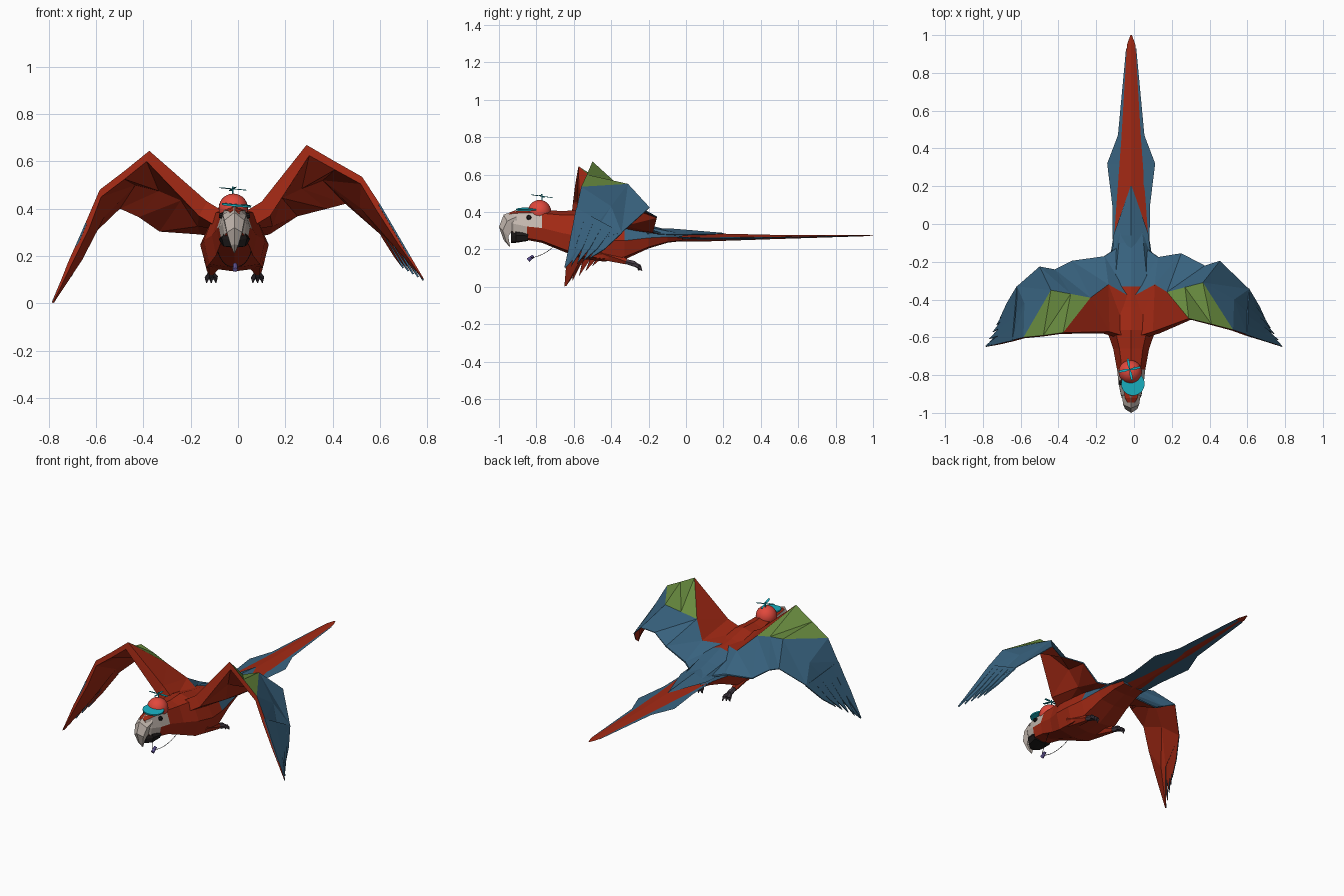
import bpy, bmesh, math
from mathutils import Vector as V

if "Cube" in bpy.data.objects:
    bpy.data.objects.remove(bpy.data.objects["Cube"])

CX = -0.015  # the bird's own centre line


def mat(name, r, g, b):
    m = bpy.data.materials.new(name)
    m.diffuse_color = (r, g, b, 1)
    m.use_nodes = True
    m.node_tree.nodes["Principled BSDF"].inputs["Base Color"].default_value = m.diffuse_color
    return m


RED = mat("red", .36, .022, .007)
BLUE = mat("blue", .04, .125, .215)
GREEN = mat("green", .14, .26, .05)
PALE = mat("pale", .55, .48, .43)
BLACK = mat("black", .012, .01, .01)
CLAW = mat("claw_grey", .06, .045, .06)
TEAL = mat("teal", .01, .45, .55)
CAP = mat("cap_red", .75, .065, .045)
PURPLE = mat("purple", .2, .15, .5)


def loft(name, rings, mats, pick=lambda i, j: 0, split=None):
    """Skin closed rings; pick(i, j) is the facet material, split(j) chooses a fold diagonal."""
    bm = bmesh.new()
    rows = [[bm.verts.new(p) for p in r] for r in rings]
    n = len(rows[0])
    for i in range(len(rows) - 1):
        for j in range(n):
            k = (j + 1) % n
            a, b, c, d = rows[i][j], rows[i][k], rows[i + 1][k], rows[i + 1][j]
            if split is None:
                polys = [(a, b, c, d)]
            else:
                polys = [(a, b, c), (a, c, d)] if split(j) else [(a, b, d), (b, c, d)]
            for p in polys:
                bm.faces.new(p).material_index = pick(i, j)
    bm.faces.new(rows[0])
    bm.faces.new(rows[-1]).material_index = pick(len(rows) - 2, 0)
    bmesh.ops.recalc_face_normals(bm, faces=bm.faces)
    me = bpy.data.meshes.new(name)
    bm.to_mesh(me)
    bm.free()
    for m in mats:
        me.materials.append(m)
    ob = bpy.data.objects.new(name, me)
    bpy.context.collection.objects.link(ob)
    return ob


def tube(name, a, b, r1, r2, m, n=6):
    a, b = V(a), V(b)
    q = (b - a).to_track_quat('Z', 'Y')
    ring = lambda c, r: [c + q @ V((r * math.cos(t), r * math.sin(t), 0))
                         for t in (2 * math.pi * k / n for k in range(n))]
    return loft(name, [ring(a, r1), ring(b, r2)], [m])


# Head and body: (y, half width, bottom, top)
RING = [(0, 1), (.65, .8), (1, -.1), (.82, -.88), (0, -1), (-.82, -.88), (-1, -.1), (-.65, .8)]
SECTIONS = [(-.945, .03, .31, .395), (-.92, .05, .28, .405), (-.85, .066, .25, .41),
            (-.77, .075, .235, .41), (-.66, .095, .19, .405), (-.56, .13, .15, .41),
            (-.44, .145, .135, .385), (-.33, .135, .145, .37), (-.2, .115, .205, .33),
            (-.1, .10, .235, .305), (-.02, .085, .245, .29)]


def body_colour(i, j):
    if i < 2 and j in (1, 2, 5, 6) or i == 2 and j in (1, 6):
        return 1                                   # bare cheeks
    return 2 if i >= 7 and j in (0, 1, 6, 7) else 0  # blue rump


loft("body", [[(CX + u * w, y, (b + t) / 2 + v * (t - b) / 2) for u, v in RING]
              for y, w, b, t in SECTIONS], [RED, PALE, BLUE], body_colour)

# Hooked upper beak: outer point, inner point (y, z) and half width
BEAK = [((-.91, .41), (-.90, .32), .05), ((-.975, .385), (-.93, .30), .042),
        ((-1.0, .32), (-.95, .27), .032), ((-.975, .25), (-.945, .24), .016),
        ((-.945, .215), (-.94, .213), .003)]
rings = []
for o, i, w in BEAK:
    m = [o[k] * .6 + i[k] * .4 for k in (0, 1)]
    rings.append([(CX, *o), (CX + w, *m), (CX + w * .8, *i), (CX - w * .8, *i), (CX - w, *m)])
loft("upper_beak", rings, [PALE])

# Lower beak and eyes
loft("lower_beak", [[(CX + u * w, y, z + v * h) for u, v in RING] for y, w, z, h in
                    [(-.935, .02, .27, .035), (-.91, .054, .28, .045), (-.845, .066, .275, .03)]], [BLACK])
for s in (-1, 1):
    tube("eye", (CX + s * .05, -.84, .37), (CX + s * .065, -.84, .372), .014, .01, BLACK, 8)


# Wings: each station is leading edge, middle, trailing edge
THICK = (.06, .06, .045, .035, .03, .025, .016, .003)
LEAN = (.6, .6, .25, 0, -.2, -.6, -.7, -.7)


def wing(name, s, stations):
    rings = []
    for k, p in enumerate(stations):
        L, M, T = V(p[0:3]), V(p[3:6]), V(p[6:9])
        if k == 6:
            T = M.lerp(T, .3)      # web ends short so that the feathers stand clear
        d = V((s * LEAN[k], -.15, -1)) * THICK[k]
        rings.append([L, M, T, T + d * .15, M + d, L + d])

    def colour(i, j):
        if j == 0:
            return (0, 0, 2, 2, 1, 1, 1)[i]
        return 1 if j in (1, 2) else 0
    loft(name, rings, [RED, BLUE, GREEN], colour, lambda j: j < 2)
    # separate flight feathers fanning out at the tip, blue above and red below
    a, b = V(stations[5][0:3]), V(stations[5][6:9])
    tip, inner = V(stations[7][0:3]), V(stations[6][6:9])
    d = V((-s * .006, 0, -.004))
    for k in range(5):
        f = (k + .5) / 5
        c = a.lerp(b, f)
        w = (b - a) * .11
        e = tip.lerp(inner, f) + V((s * .012, -.012, -.012))
        pts = [c - w, c + w, (c + w * 2).lerp(e, .6), e, (c - w * 1.2).lerp(e, .6)]
        loft("flight_feather", [[p + d for p in pts], pts], [RED, BLUE], lambda i, j: 1)


wing("wing_right", 1, [
    (.0, -.60, .37, .0, -.38, .37, .02, -.10, .28),
    (.10, -.57, .43, .11, -.32, .385, .127, -.175, .30),
    (.29, -.50, .67, .175, -.36, .49, .25, -.155, .375),
    (.41, -.53, .60, .27, -.335, .52, .375, -.22, .405),
    (.525, -.56, .535, .365, -.31, .55, .455, -.195, .425),
    (.60, -.585, .42, .53, -.40, .43, .61, -.345, .29),
    (.69, -.615, .265, .66, -.53, .27, .68, -.49, .17),
    (.785, -.65, .105, .782, -.645, .107, .78, -.64, .105)])
wing("wing_left", -1, [
    (-.03, -.60, .37, -.03, -.38, .37, -.05, -.10, .28),
    (-.13, -.57, .43, -.135, -.32, .385, -.155, -.17, .30),
    (-.375, -.575, .645, -.23, -.39, .48, -.33, -.195, .31),
    (-.48, -.59, .56, -.335, -.37, .51, -.42, -.24, .37),
    (-.585, -.60, .48, -.44, -.35, .53, -.50, -.225, .405),
    (-.645, -.615, .34, -.58, -.42, .39, -.62, -.33, .29),
    (-.72, -.635, .17, -.67, -.54, .20, -.69, -.47, .14),
    (-.785, -.65, .004, -.782, -.645, .006, -.778, -.64, .004)])


# Tail layers: flat diamonds (y, half width, z, half height)
def tail(name, m, secs):
    loft(name, [[(CX - w, y, z), (CX, y, z + h), (CX + w, y, z), (CX, y, z - h)]
                for y, w, z, h in secs], [m])


tail("tail_centre", RED, [(-.12, .094, .27, .03), (.1, .078, .264, .022), (.45, .052, .266, .012),
                          (.95, .022, .274, .004), (1, .004, .275, .001)])
tail("tail_sides", BLUE, [(-.12, .097, .265, .014), (.1, .10, .26, .012), (.32, .127, .26, .008),
                          (.47, .07, .264, .006), (.93, .027, .272, .002)])
tail("rump", BLUE, [(-.25, .105, .285, .03), (-.06, .094, .279, .031), (.2, .003, .284, .004)])

# Legs and clawed feet
for s in (-1, 1):
    x = CX + s * .098
    tube("thigh", (x - s * .012, -.47, .187), (x, -.32, .135), .044, .018, RED)
    tube("ankle", (x, -.34, .14), (x, -.275, .122), .014, .018, CLAW)
    for k in (-1, 0, 1):
        e = (x + k * .018, -.25, .108)
        tube("toe", (x, -.285, .125), e, .013, .012, CLAW, 5)
        tube("claw", e, (x + k * .02, -.245 + .01 * k, .086), .011, .002, CLAW, 5)

# Cap dome, peak and propeller
bpy.ops.mesh.primitive_uv_sphere_add(segments=24, ring_count=14, radius=.062, location=(-.02, -.783, .402))
dome = bpy.context.object
dome.name = "cap_dome"
dome.data.materials.append(CAP)
bpy.ops.object.shade_smooth()
bpy.ops.mesh.primitive_cylinder_add(vertices=28, radius=.062, depth=.008, location=(-.006, -.846, .415),
                                    rotation=(.04, .09, 0))
peak = bpy.context.object
peak.name = "cap_peak"
peak.data.materials.append(TEAL)
bpy.ops.object.shade_smooth_by_angle()
hub = V((-.022, -.77, .483))
tube("propeller_stem", hub - V((0, 0, .03)), hub + V((0, 0, .012)), .003, .004, TEAL, 8)
for k in range(4):
    t = .2 + k * math.pi / 2
    d = V((math.cos(t), math.sin(t), -.06 * math.cos(t) - .15 * math.sin(t)))
    n, up = V((-math.sin(t), math.cos(t), .15)), V((0, 0, .002))
    loft("propeller_blade", [[hub + d * r + n * w, hub + d * r - n * w,
                              hub + d * r - n * w + up, hub + d * r + n * w + up]
                             for r, w in ((0, .002), (.025, .007), (.058, .005))], [TEAL])

# Neck cord with a small pendant
cu = bpy.data.curves.new("neck_cord", 'CURVE')
cu.dimensions = '3D'
cu.bevel_depth, cu.bevel_resolution, cu.resolution_u = .0016, 1, 6
sp = cu.splines.new('NURBS')
pts = [(-.095, -.66, .27), (-.09, -.70, .21), (-.05, -.80, .15), (-.015, -.85, .16),
       (.02, -.80, .15), (.06, -.70, .21), (.065, -.66, .27)]
sp.points.add(len(pts) - 1)
for p, c in zip(sp.points, pts):
    p.co = (*c, 1)
sp.use_endpoint_u = True
cord = bpy.data.objects.new("neck_cord", cu)
cu.materials.append(BLACK)
bpy.context.collection.objects.link(cord)
tube("pendant", (-.012, -.815, .165), (-.012, -.845, .142), .009, .011, PURPLE, 8)
